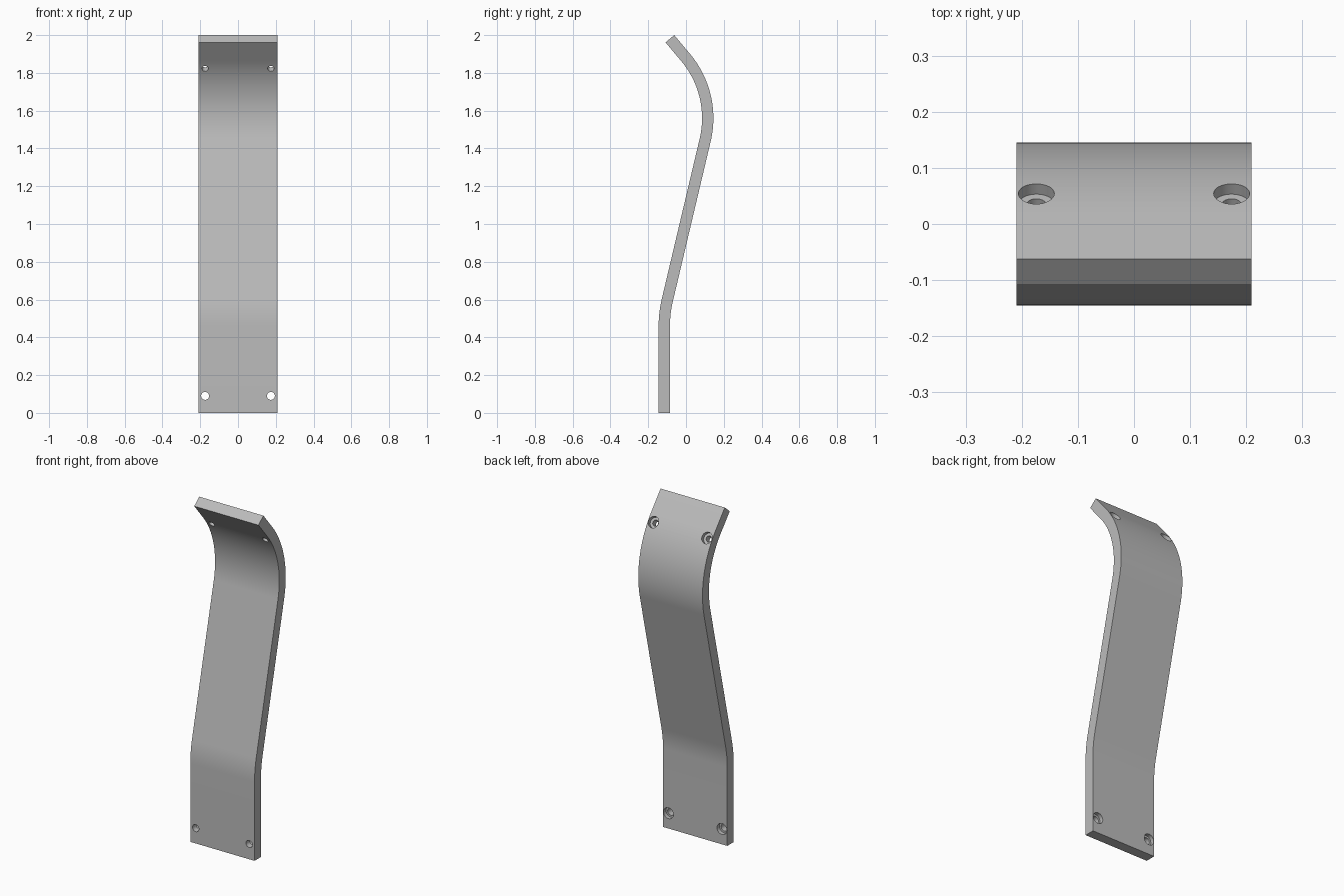
import bpy, bmesh, math
from mathutils import Vector, Matrix

if "Cube" in bpy.data.objects:
    bpy.data.objects.remove(bpy.data.objects["Cube"])

HALF_W, HALF_T = 0.209, 0.03
R_LOW, R_TOP = 0.6, 0.5
LEAN, CURL = math.radians(13.3), math.radians(40)
Y_MAX, Z_MAX = 0.115, 1.56          # rearmost point of the strip's centre line

grey = bpy.data.materials.new("plain grey")
grey.diffuse_color = (0.5, 0.5, 0.5, 1)
grey.use_nodes = True
grey.node_tree.nodes["Principled BSDF"].inputs["Base Color"].default_value = grey.diffuse_color


def new_object(name, bm):
    bmesh.ops.recalc_face_normals(bm, faces=bm.faces)
    me = bpy.data.meshes.new(name)
    bm.to_mesh(me)
    bm.free()
    ob = bpy.data.objects.new(name, me)
    bpy.context.collection.objects.link(ob)
    me.materials.append(grey)
    return ob


# Centre line as (y, z, lean angle): straight foot, bend, lean, big curl, tip
y_low = -0.115 + R_LOW * (1 - math.cos(LEAN))
y_top = Y_MAX - R_TOP * (1 - math.cos(LEAN))
z_low = Z_MAX - R_TOP * math.sin(LEAN) - (y_top - y_low) / math.tan(LEAN)
z_bend = z_low - R_LOW * math.sin(LEAN)
path = [(-0.115, 0, 0)]
for i in range(9):
    a = LEAN * i / 8
    path.append((-0.115 + R_LOW * (1 - math.cos(a)), z_bend + R_LOW * math.sin(a), a))
for i in range(33):
    a = LEAN - (LEAN + CURL) * i / 32
    path.append((Y_MAX - R_TOP * (1 - math.cos(a)), Z_MAX - R_TOP * math.sin(a), a))
tip = (2.0 - HALF_T * math.sin(CURL) - path[-1][1]) / math.cos(CURL)
path.append((path[-1][0] - tip * math.sin(CURL), path[-1][1] + tip * math.cos(CURL), -CURL))

# Bent strip: a rectangle swept along the centre line
bm = bmesh.new()
rings = []
for y, z, a in path:
    n = Vector((0, math.cos(a), -math.sin(a))) * HALF_T
    c = Vector((0, y, z))
    rings.append([bm.verts.new(c + n * s + Vector((x * HALF_W, 0, 0)))
                  for x, s in ((-1, -1), (1, -1), (1, 1), (-1, 1))])
for r, q in zip(rings, rings[1:]):
    for k in range(4):
        bm.faces.new((r[k], r[(k + 1) % 4], q[(k + 1) % 4], q[k]))
bm.faces.new(rings[0])
bm.faces.new(rings[-1])
strip = new_object("bent_strip", bm)

# Counterbored screw holes, cut from the back
bm = bmesh.new()


def add_plug(x, y, z, tilt, r_hole):
    m = Matrix.Translation((x, y, z)) @ Matrix.Rotation(tilt, 4, 'X')
    prof = [(r_hole, -0.06), (r_hole, 0.007), (0.032, 0.007), (0.032, 0.06)]
    n = 32
    loops = [[bm.verts.new(m @ Vector((r * math.cos(math.tau * i / n), h,
                                       r * math.sin(math.tau * i / n))))
              for i in range(n)] for r, h in prof]
    for p, q in zip(loops, loops[1:]):
        for i in range(n):
            j = (i + 1) % n
            bm.faces.new((p[i], p[j], q[j], q[i]))
    bm.faces.new(loops[0])
    bm.faces.new(loops[-1])


t = math.radians(34)
for x in (-0.174, 0.174):
    add_plug(x, -0.115, 0.09, 0, 0.021)
    add_plug(x, Y_MAX - R_TOP * (1 - math.cos(t)), Z_MAX + R_TOP * math.sin(t), t, 0.017)
cutter = new_object("hole_cutter", bm)
cutter.hide_render = True
cutter.display_type = 'WIRE'

bpy.context.view_layer.objects.active = strip
strip.select_set(True)
mod = strip.modifiers.new("holes", 'BOOLEAN')
mod.object = cutter
mod.solver = 'EXACT'
bpy.ops.object.modifier_apply(modifier=mod.name)
bpy.data.objects.remove(cutter)
bpy.ops.object.shade_smooth_by_angle(angle=math.radians(30))
